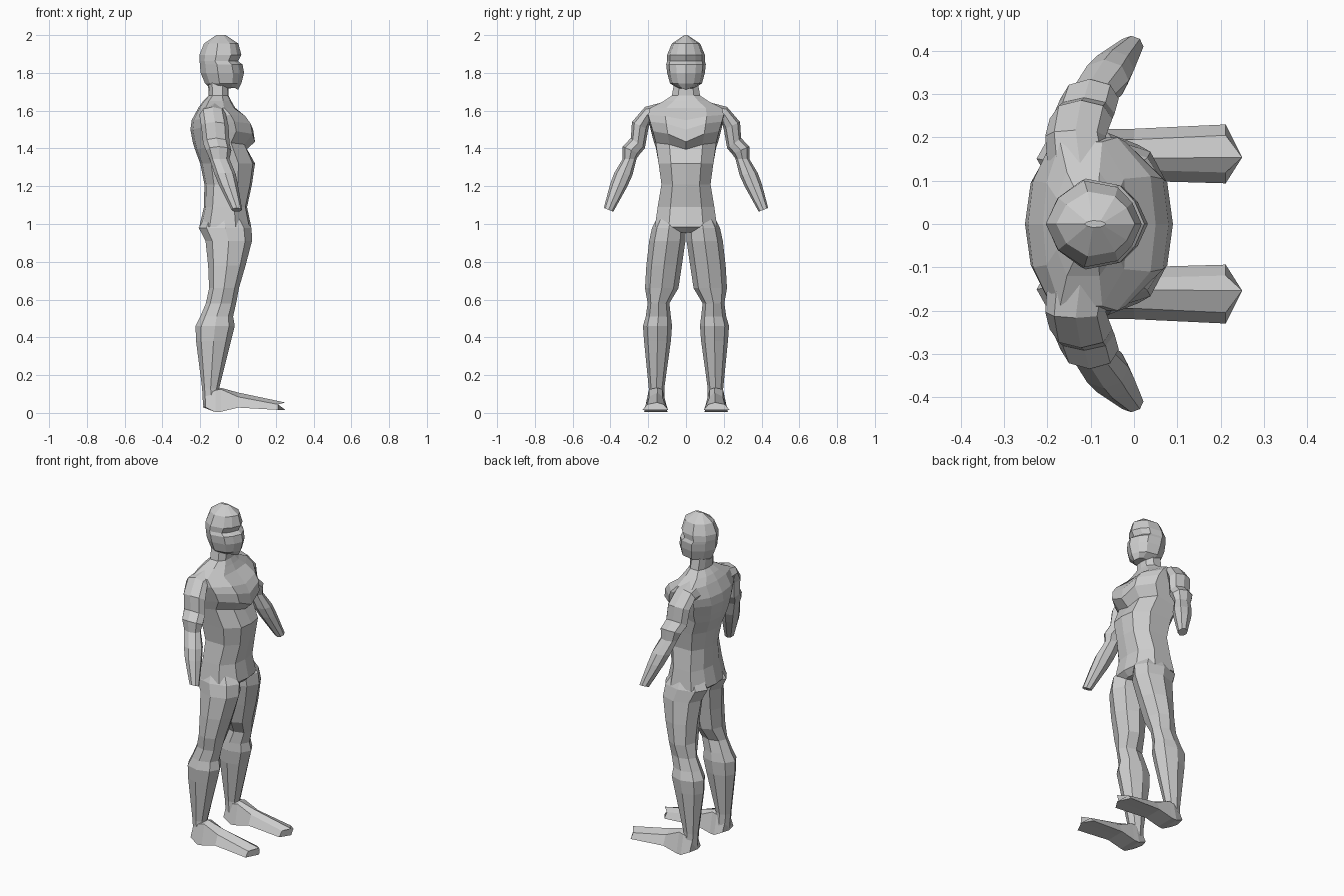
import bpy, bmesh
from math import sin, cos, pi


def loft(name, rings, mirror=False):
    """Skin a list of equal-length point rings, cap both ends."""
    bm = bmesh.new()
    rows = [[bm.verts.new(p) for p in r] for r in rings]
    n = len(rows[0])
    for a, b in zip(rows, rows[1:]):
        for i in range(n):
            j = (i + 1) % n
            bm.faces.new((a[i], a[j], b[j], b[i]))
    bm.faces.new(rows[0])
    bm.faces.new(rows[-1])
    bmesh.ops.recalc_face_normals(bm, faces=bm.faces)
    me = bpy.data.meshes.new(name)
    bm.to_mesh(me)
    bm.free()
    ob = bpy.data.objects.new(name, me)
    bpy.context.collection.objects.link(ob)
    if mirror:
        m = ob.modifiers.new("mirror", 'MIRROR')
        m.use_axis = (False, True, False)
    return ob


def body_ring(shape, z, xb, xf, w, lift=0):
    """Symmetric ring; shape holds (depth fraction, width fraction), front to back."""
    half = [(xf + (xb - xf) * d, w * s, z + lift * s * (1 - d)) for d, s in shape]
    return half + [(x, -y, h) for x, y, h in half[-2:0:-1]]


def limb_ring(yo, zo, yi, zi, xb, xf, n=8):
    """Oval ring spanning an outer and an inner point."""
    ring = []
    for k in range(n):
        c, s = cos(2 * pi * k / n), sin(2 * pi * k / n)
        ring.append(((xb + xf) / 2 + s * (xf - xb) / 2,
                     (yo + yi) / 2 + c * (yo - yi) / 2,
                     (zo + zi) / 2 + c * (zo - zi) / 2))
    return ring


# Torso and neck: z, back, front, half width, side lift
TORSO = [(0, 0), (.04, .55), (.3, 1), (.8, 1), (.96, .5), (1, 0)]
loft("torso", [body_ring(TORSO, *r) for r in [
    (.955, -.17, .04, .06), (.985, -.205, .07, .165), (1.09, -.18, .048, .15),
    (1.21, -.178, .074, .13), (1.32, -.20, .09, .145), (1.395, -.228, .045, .16, .05),
    (1.435, -.24, .09, .175, .08), (1.5, -.252, .08, .19, .06), (1.55, -.245, .05, .20, .04),
    (1.615, -.21, -.015, .19), (1.65, -.185, -.035, .12), (1.68, -.155, -.05, .075),
    (1.76, -.16, -.05, .06)]])

# Head with recessed eye band
HEAD = [(0, 0), (.1, .5), (.25, .85), (.6, 1), (.87, .6), (1, 0)]
loft("head", [body_ring(HEAD, *r) for r in [
    (1.71, -.14, -.0, .045, .02), (1.745, -.175, .018, .085), (1.80, -.198, .032, .1),
    (1.845, -.202, .024, .105), (1.862, -.203, .0, .1), (1.895, -.204, .018, .1),
    (1.955, -.18, .002, .075), (2.0, -.115, -.065, .008)]])

# Arms: outer y z, inner y z, back, front
loft("arms", [limb_ring(*r) for r in [
    (.14, 1.64, .13, 1.51, -.2, -.05), (.217, 1.62, .19, 1.54, -.205, -.065),
    (.286, 1.54, .2, 1.5, -.195, -.05), (.292, 1.455, .218, 1.4, -.185, -.045),
    (.335, 1.41, .245, 1.37, -.17, -.035), (.335, 1.345, .262, 1.345, -.15, -.045),
    (.38, 1.27, .283, 1.26, -.125, -.012), (.402, 1.21, .31, 1.2, -.1, .0),
    (.435, 1.085, .385, 1.065, -.035, .022)]], mirror=True)

# Legs
loft("legs", [limb_ring(*r) for r in [
    (.14, 1.06, .02, 1.03, -.17, .02), (.18, .98, .0, .98, -.208, .072),
    (.195, .91, .003, .91, -.172, .074), (.21, .78, .022, .78, -.158, .04),
    (.217, .66, .04, .66, -.153, .005), (.203, .58, .088, .58, -.17, -.01),
    (.213, .51, .08, .51, -.2, -.026), (.228, .46, .074, .46, -.225, -.017),
    (.222, .38, .08, .38, -.222, -.037), (.197, .13, .115, .13, -.19, -.1),
    (.197, .04, .115, .04, -.185, -.09)]], mirror=True)


def foot_ring(x, yi, yo, zb, zs, zt, dx=0, inset=.025):
    """Six-point foot section whose middle points may lead by dx."""
    m = (yi + yo) / 2 - .008
    return [(x, yi, zb), (x + dx, m, zb), (x, yo, zb),
            (x, yo - inset, zs), (x + dx, m, zt), (x, yi + inset, zs)]


# Feet, heel to toe
loft("feet", [foot_ring(*r) for r in [
    (-.172, .105, .21, .03, .09, .1, -.013), (-.12, .098, .222, .004, .12, .13),
    (-.09, .1, .22, .006, .125, .133), (0, .1, .22, .028, .085, .108),
    (.212, .094, .23, .016, .045, .055, .038)]], mirror=True)
